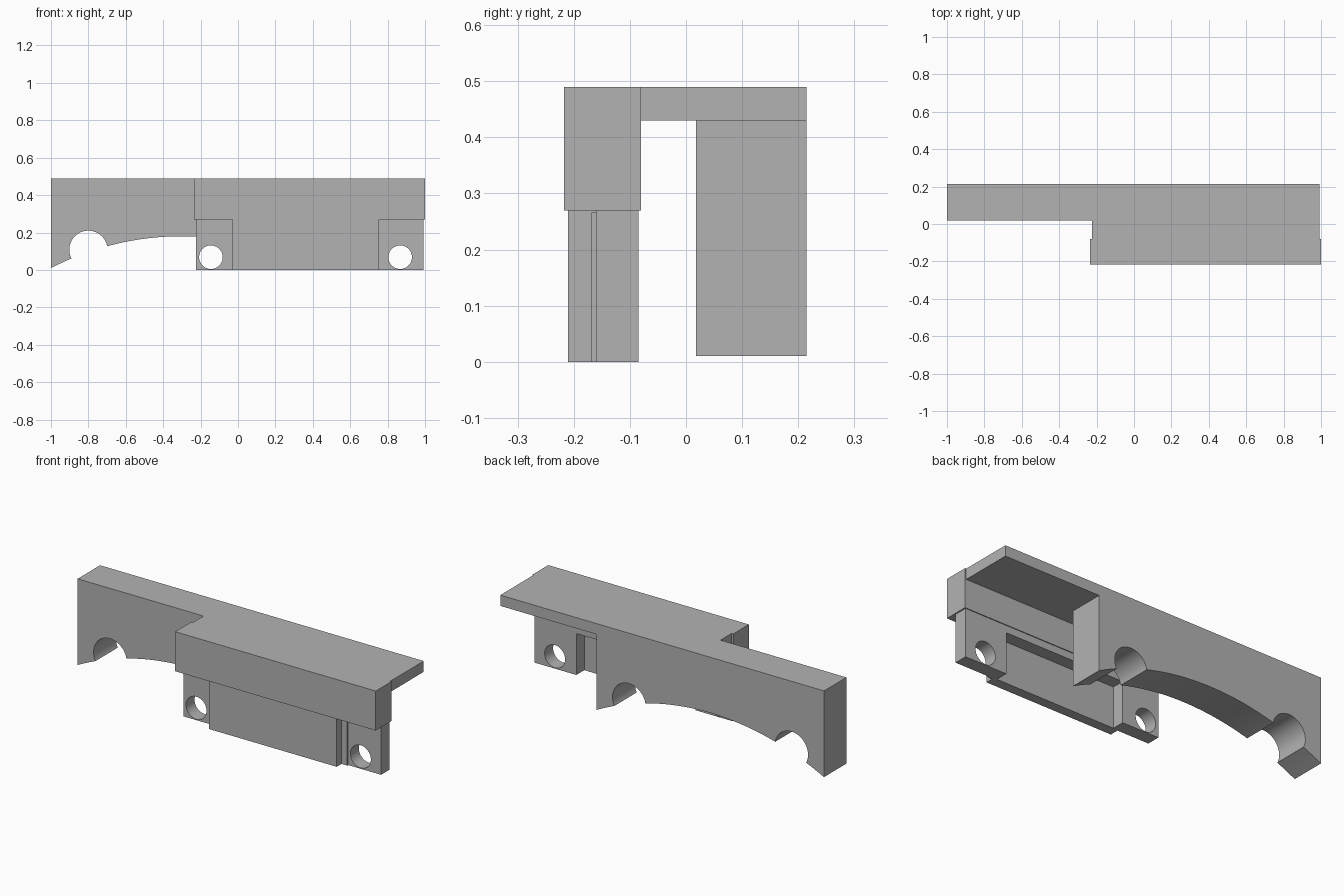
import bpy, bmesh, math
from mathutils import Vector

cube = bpy.data.objects.get("Cube")
if cube:
    bpy.data.objects.remove(cube, do_unlink=True)

grey = bpy.data.materials.new("plain grey")
grey.use_nodes = True
COLOUR = (0.45, 0.45, 0.45, 1)
grey.diffuse_color = COLOUR
grey.node_tree.nodes["Principled BSDF"].inputs["Base Color"].default_value = COLOUR


def prism(name, outline, axis, low, high):
    """Extrude a 2D outline along y (outline is x, z) or z (outline is x, y)."""
    bm = bmesh.new()
    if axis == "y":
        points = [(a, low, b) for a, b in outline]
        shift = Vector((0, high - low, 0))
    else:
        points = [(a, b, low) for a, b in outline]
        shift = Vector((0, 0, high - low))
    face = bm.faces.new([bm.verts.new(p) for p in points])
    new = bmesh.ops.extrude_face_region(bm, geom=[face])["geom"]
    bmesh.ops.translate(bm, vec=shift, verts=[v for v in new if isinstance(v, bmesh.types.BMVert)])
    bmesh.ops.recalc_face_normals(bm, faces=bm.faces)
    mesh = bpy.data.meshes.new(name)
    bm.to_mesh(mesh)
    bm.free()
    mesh.materials.append(grey)
    obj = bpy.data.objects.new(name, mesh)
    bpy.context.collection.objects.link(obj)
    return obj


def box(name, x, y, z):
    outline = [(x[0], z[0]), (x[1], z[0]), (x[1], z[1]), (x[0], z[1])]
    return prism(name, outline, "y", *y)


def drill(obj, x, z, radius):
    """Cut a round hole through the part along y, then drop the cutter."""
    ring = [(x + radius * math.cos(a * math.tau / 48), z + radius * math.sin(a * math.tau / 48))
            for a in range(48)]
    cutter = prism("hole_cutter", ring, "y", -0.5, 0.5)
    cutter.hide_render = True
    cut = obj.modifiers.new("hole", "BOOLEAN")
    cut.operation = "DIFFERENCE"
    cut.solver = "EXACT"
    cut.object = cutter
    bpy.context.view_layer.objects.active = obj
    bpy.ops.object.modifier_apply(modifier=cut.name)
    bpy.data.objects.remove(cutter, do_unlink=True)


TOP, STEP = 0.49, 0.27
MID, HALF = -0.3, 0.7          # centre and half length of the arched plate
RADIUS, CROWN = 1.526, 0.18    # arch radius and its highest point

# Arched back plate with a round notch near each end
arch = []
for i in range(41):
    dx = HALF * (i / 20 - 1)
    arch.append((MID + dx, CROWN - RADIUS + math.sqrt(RADIUS ** 2 - dx ** 2)))
plate = prism("arched_back_plate", arch + [(MID + HALF, TOP), (MID - HALF, TOP)], "y", 0.018, 0.215)
for side in (-1, 1):
    drill(plate, MID + side * 0.5, 0.108, 0.102)

# Top slab bridging the plate and the front block
prism("top_slab", [(-0.225, -0.08), (0.993, -0.08), (0.993, 0.215), (0.4, 0.215),
                   (0.4, 0.018), (-0.225, 0.018)], "z", 0.43, TOP)
box("front_block", (-0.235, 1.0), (-0.217, -0.08), (STEP, TOP))

# Lower bracket: raised centre panel, rail over the rear recess, small step
box("centre_panel", (-0.03, 0.755), (-0.21, -0.155), (0, STEP))
box("recess_rail", (0, 0.735), (-0.155, -0.085), (0.23, STEP))
box("panel_step", (0.755, 0.79), (-0.168, -0.16), (0, 0.266))

# Drilled mounting tabs
for name, span, hole in (("right_tab", (-0.225, 0), -0.145), ("left_tab", (0.735, 0.993), 0.867)):
    tab = box(name, span, (-0.16, -0.085), (0, STEP))
    drill(tab, hole, 0.068, 0.063)

# Smooth the bores and keep the edges crisp
for obj in bpy.context.collection.objects:
    if obj.type == "MESH" and obj.data.materials and obj.data.materials[0] == grey:
        bpy.ops.object.select_all(action="DESELECT")
        obj.select_set(True)
        bpy.context.view_layer.objects.active = obj
        bpy.ops.object.shade_smooth_by_angle(angle=math.radians(30))
